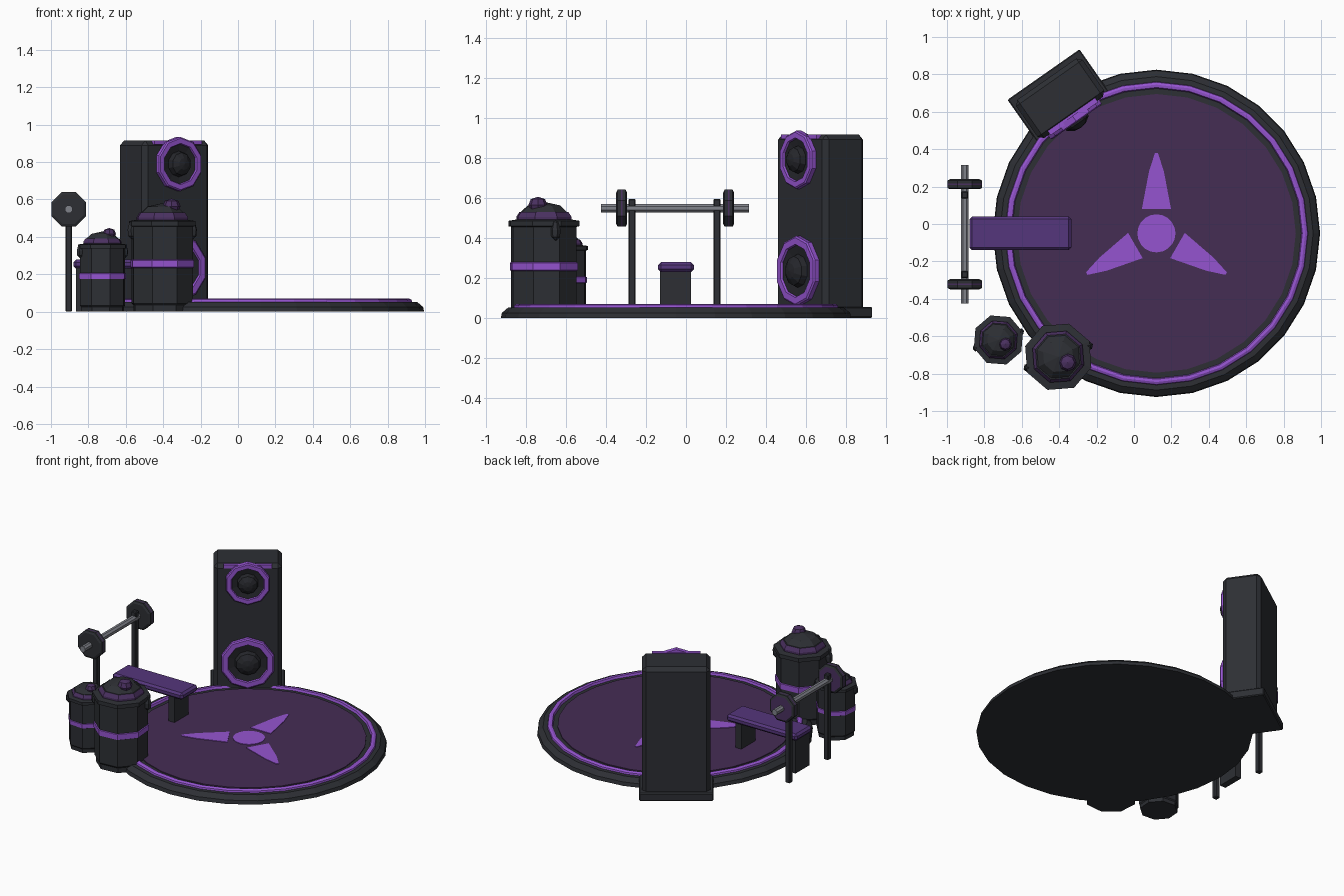
import bpy, bmesh, math
from mathutils import Matrix, Vector

if "Cube" in bpy.data.objects:
    bpy.data.objects.remove(bpy.data.objects["Cube"])


def material(name, hex_code):
    m = bpy.data.materials.new(name)
    ch = [int(hex_code[i:i + 2], 16) / 255 for i in (0, 2, 4)]
    m.diffuse_color = [c / 12.92 if c < .04045 else ((c + .055) / 1.055) ** 2.4 for c in ch] + [1]
    m.use_nodes = True
    m.node_tree.nodes["Principled BSDF"].inputs["Base Color"].default_value = m.diffuse_color
    return m


DARK = material("charcoal", "2d2f34")
BLACK = material("dark_grille", "25262b")
FLOOR = material("floor_purple", "452d54")
GLOW = material("bright_purple", "9554d0")
PAD = material("padded_purple", "55367c")
LID = material("muted_purple", "4a3060")
STEEL = material("steel", "80828a")


def finish(name, bm, mats, matrix=Matrix()):
    bmesh.ops.recalc_face_normals(bm, faces=bm.faces)
    me = bpy.data.meshes.new(name)
    bm.to_mesh(me)
    bm.free()
    ob = bpy.data.objects.new(name, me)
    for m in mats:
        me.materials.append(m)
    ob.matrix_world = matrix
    bpy.context.collection.objects.link(ob)
    return ob


def lathe(name, profile, n, mats, matrix=Matrix(), bands=None, turn=0.0, closed=False):
    """Revolve (radius, height) points; bands gives a material index per segment."""
    bm = bmesh.new()
    rings = []
    for r, z in profile:
        if r == 0:
            rings.append([bm.verts.new((0, 0, z))] * n)
        else:
            rings.append([bm.verts.new((r * math.cos(turn + i * math.tau / n),
                                        r * math.sin(turn + i * math.tau / n), z)) for i in range(n)])
    pairs = list(zip(rings, rings[1:])) + ([(rings[-1], rings[0])] if closed else [])
    for k, (a, b) in enumerate(pairs):
        for i in range(n):
            j = (i + 1) % n
            vs = list(dict.fromkeys((a[i], a[j], b[j], b[i])))
            f = bm.faces.new(vs)
            f.material_index = bands[k] if bands else 0
    return finish(name, bm, mats, matrix)


def box(name, lo, hi, mat, bevel=0.0, matrix=Matrix()):
    bm = bmesh.new()
    bmesh.ops.create_cube(bm, size=1)
    for v in bm.verts:
        v.co = [l + (c + .5) * (h - l) for c, l, h in zip(v.co, lo, hi)]
    ob = finish(name, bm, [mat], matrix)
    if bevel:
        b = ob.modifiers.new("chamfer", 'BEVEL')
        b.width, b.segments = bevel, 1
    return ob


# Round platform with glowing rim and floor
base = Matrix.Translation((.12, -.05, 0))
lathe("platform", [(0, 0), (.875, 0), (.87, .025), (.838, .052), (.74, .053), (0, .053)], 28, [DARK], base)
lathe("glow_rim", [(.812, .045), (.808, .064), (.795, .07), (.78, .068), (.772, .045)], 28, [GLOW], base, closed=True)
lathe("floor_disc", [(.745, .05), (.745, .058), (0, .058)], 28, [FLOOR], base)

# Floor emblem: hub and three blades
lathe("emblem_hub", [(.102, .056), (.102, .062), (0, .062)], 20, [GLOW], base)
for k in range(3):
    bm = bmesh.new()
    outline = [(-.078, .13), (.078, .13), (.04, .33), (.008, .43), (-.008, .43), (-.04, .33)]
    face = bm.faces.new([bm.verts.new((x, y, .056)) for x, y in outline])
    top = bmesh.ops.extrude_face_region(bm, geom=[face])["geom"]
    bmesh.ops.translate(bm, vec=(0, 0, .006), verts=[v for v in top if isinstance(v, bmesh.types.BMVert)])
    finish("emblem_blade", bm, [GLOW], base @ Matrix.Rotation(k * math.tau / 3, 4, 'Z'))

# Tall speaker, turned toward the platform
spk = Matrix.Translation((-.395, .672, 0)) @ Matrix.Rotation(math.radians(35), 4, 'Z')
box("speaker_cabinet", (-.217, -.125, 0), (.217, .125, .915), DARK, .025, spk)
box("speaker_plinth", (-.235, -.13, 0), (.235, .155, .055), DARK, .006, spk)
box("speaker_top_strip", (-.155, -.133, .893), (.155, -.105, .915), GLOW, 0, spk)
for r, z in ((.145, .79), (.175, .235)):
    m = spk @ Matrix.Translation((0, -.125, z)) @ Matrix.Rotation(math.pi / 2, 4, 'X')
    lathe("speaker_ring", [(r, -.01), (r, .024), (r * .95, .03), (r * .76, .03), (r * .72, .015), (r * .72, -.01)],
          10, [GLOW], m, turn=math.pi / 2, closed=True)
    lathe("speaker_cone", [(r * .74, .02), (r * .48, .012), (r * .42, .04), (r * .22, .062), (0, .068)],
          10, [BLACK], m, turn=math.pi / 2)


# Lidded barrels with a coloured band, knob and side handles
def barrel(x, y, s, turn):
    m = Matrix.Translation((x, y, 0)) @ Matrix.Scale(s, 4)
    prof = [(0, 0), (.163, 0), (.163, .035), (.172, .045), (.172, .235), (.178, .238), (.178, .275),
            (.172, .278), (.172, .455), (.186, .458), (.186, .485), (.14, .492)]
    lathe("barrel_body", prof + [(0, .492)], 8, [DARK, GLOW], m,
          [0, 0, 0, 0, 1, 1, 1, 0, 0, 0, 0, 0], turn)
    lathe("barrel_lid", [(.145, .485), (.145, .505), (.128, .53), (.12, .53), (.085, .562), (0, .58)], 8,
          [LID, DARK], m, [0, 0, 1, 1, 1], turn)
    lathe("barrel_knob", [(0, -.045), (.036, -.03), (.048, 0), (.036, .03), (0, .042)], 8, [LID],
          m @ Matrix.Translation((.05, -.03, .563)))
    for a in (20, 200):
        h = m @ Matrix.Rotation(math.radians(a), 4, 'Z') @ Matrix.Translation((.172, 0, .44))
        lathe("barrel_handle", [(0, -.055), (.022, -.035), (.025, 0), (.014, .04), (0, .05)], 6, [DARK], h)


barrel(-.405, -.71, 1.0, math.radians(27))
barrel(-.725, -.62, .74, math.radians(18))

# Bench
box("bench_pad", (-.88, -.14, .23), (-.335, .04, .278), PAD, .014)
for x in (-.865, -.445):
    box("bench_leg", (x, -.13, 0), (x + .045, .025, .235), DARK)

# Barbell on two posts
for y in (-.27, .155):
    box("rack_post", (-.923, y - .018, 0), (-.887, y + .018, .595), DARK, .005)
along_y = Matrix.Rotation(-math.pi / 2, 4, 'X')
lathe("barbell_bar", [(0, -.37), (.022, -.37), (.022, .37), (0, .37)], 8, [STEEL],
      Matrix.Translation((-.905, -.055, .548)) @ along_y, turn=math.pi / 8)
for y in (-.322, .213):
    lathe("weight_plate", [(0, -.027), (.085, -.027), (.1, -.02), (.1, -.004), (.1, .004), (.1, .02), (.085, .027),
                           (0, .027)], 8, [DARK, LID], Matrix.Translation((-.905, y, .548)) @ along_y,
          [0, 0, 0, 1, 0, 0, 1], math.pi / 8)
